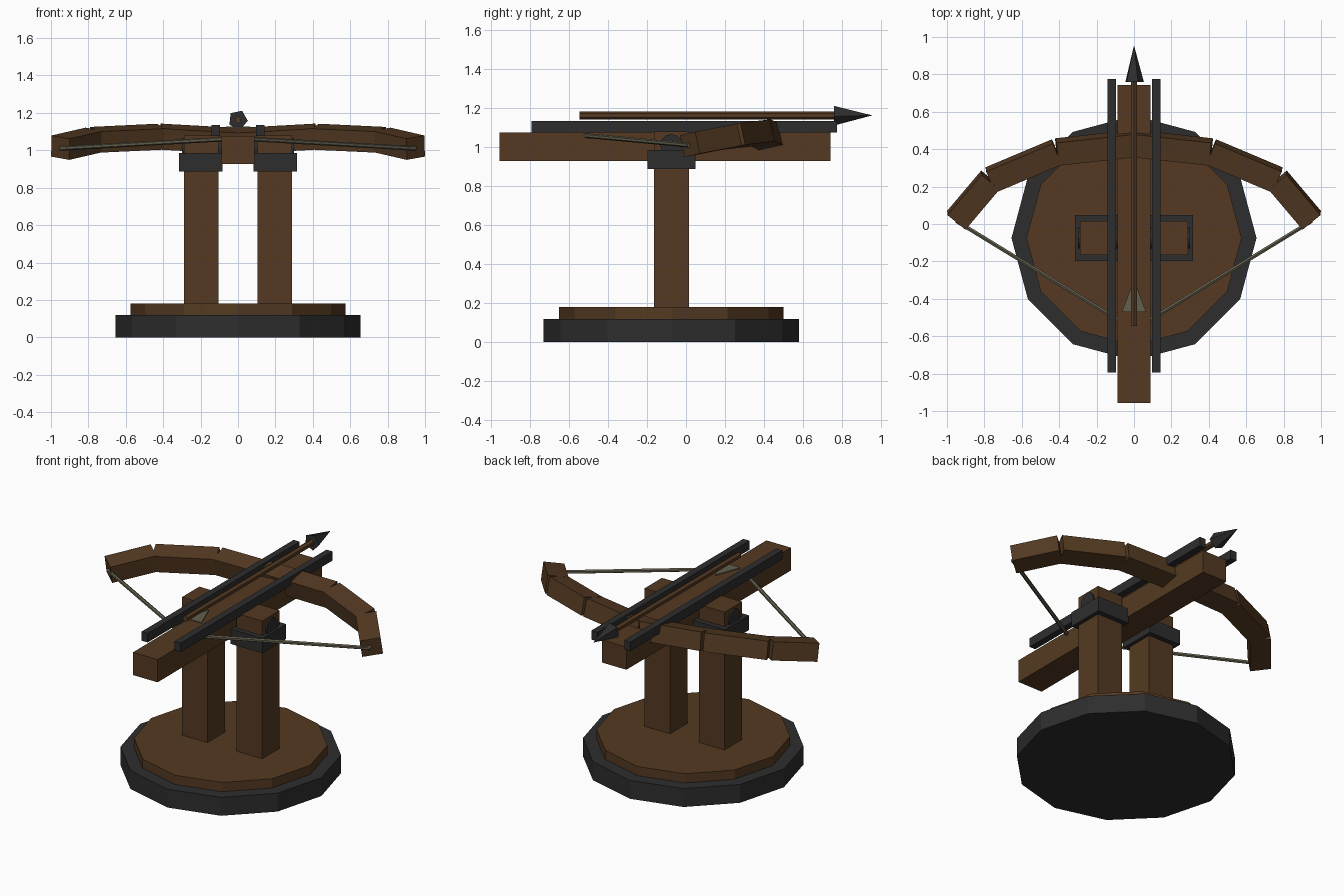
import bpy, bmesh, math
from mathutils import Vector, Matrix

if "Cube" in bpy.data.objects:
    bpy.data.objects.remove(bpy.data.objects["Cube"])


def material(name, rgb):
    m = bpy.data.materials.new(name)
    m.diffuse_color = (*rgb, 1)
    m.use_nodes = True
    m.node_tree.nodes["Principled BSDF"].inputs["Base Color"].default_value = m.diffuse_color
    return m


WOOD = material("brown wood", (0.089, 0.042, 0.016))
IRON = material("dark iron", (0.027, 0.027, 0.028))
CORD = material("grey cord", (0.125, 0.115, 0.075))


def finish(name, bm, mat):
    bmesh.ops.recalc_face_normals(bm, faces=bm.faces)
    me = bpy.data.meshes.new(name)
    bm.to_mesh(me)
    bm.free()
    me.materials.append(mat)
    bpy.context.collection.objects.link(bpy.data.objects.new(name, me))


def box(name, x, y, z, mat):
    """Box from (low, high) ranges on each axis."""
    bm = bmesh.new()
    mid = [(a + b) / 2 for a, b in (x, y, z)]
    size = [abs(b - a) for a, b in (x, y, z)]
    bmesh.ops.create_cube(bm, size=1, matrix=Matrix.Translation(mid) @ Matrix.Diagonal((*size, 1)))
    finish(name, bm, mat)


def rod(name, p, q, r1, r2, sides, mat, turn=0.0):
    """Cylinder or cone from p to q."""
    p, q = Vector(p), Vector(q)
    bm = bmesh.new()
    m = (Matrix.Translation((p + q) / 2) @ (q - p).to_track_quat('Z', 'Y').to_matrix().to_4x4()
         @ Matrix.Rotation(turn, 4, 'Z'))
    bmesh.ops.create_cone(bm, cap_ends=True, segments=sides, radius1=r1, radius2=r2,
                          depth=(q - p).length, matrix=m)
    finish(name, bm, mat)


def beam(name, p, q, width, height, up, mat):
    """Box running from p to q, rolled so its top faces 'up'."""
    p, q = Vector(p), Vector(q)
    ax = (q - p).normalized()
    ay = Vector(up).cross(ax).normalized()
    az = ax.cross(ay)
    rot = Matrix((ax, ay, az)).transposed().to_4x4()
    bm = bmesh.new()
    bmesh.ops.create_cube(bm, size=1, matrix=Matrix.Translation((p + q) / 2) @ rot
                          @ Matrix.Diagonal(((q - p).length, width, height, 1)))
    finish(name, bm, mat)


CY = -0.075  # centre of the base and posts

# Base
rod("base_rim", (0, CY, 0), (0, CY, 0.12), 0.655, 0.655, 12, IRON)
rod("base_deck", (0, CY, 0.12), (0, CY, 0.18), 0.575, 0.575, 12, WOOD)

# Stock and the axle it pivots on
box("stock", (-0.089, 0.089), (-0.957, 0.742), (0.928, 1.076), WOOD)
rod("axle", (-0.3, CY, 1.01), (0.3, CY, 1.01), 0.057, 0.057, 12, IRON)

# Bow joints on the right half, from centre to tip
JOINTS = [(0, 0.43, 1.05), (0.412, 0.385, 1.073), (0.768, 0.235, 1.056), (0.95, 0.02, 1.014)]
PARTS = ["inner", "middle", "tip"]

for side, s in (("left", -1), ("right", 1)):
    # Posts, collars and rails
    box(side + "_post", (s * 0.105, s * 0.29), (CY - 0.09, CY + 0.09), (0.17, 1.08), WOOD)
    box(side + "_collar", (s * 0.083, s * 0.315), (CY - 0.123, CY + 0.123), (0.888, 0.985), IRON)
    box(side + "_rail", (s * 0.097, s * 0.141), (-0.793, 0.775), (1.076, 1.135), IRON)
    # Bow arm
    pts = [(s * x, y, z) for x, y, z in JOINTS]
    for part, a, b in zip(PARTS, pts, pts[1:]):
        beam(f"{side}_bow_{part}", a, b, 0.125, 0.115, (0, -0.22, 0.97), WOOD)
    # Bowstring
    rod(side + "_bowstring", (s * 0.95, 0.016, 1.01), (0, -0.565, 1.064), 0.012, 0.012, 6, CORD)

# Bolt
rod("bolt_shaft", (0, -0.545, 1.162), (0, 0.77, 1.162), 0.02, 0.02, 6, WOOD)

# Five-sided bolt head with one corner up and to the right
bm = bmesh.new()
ring = [bm.verts.new((0.053 * math.cos(math.radians(66 + 72 * i)), 0.76,
                      1.163 + 0.053 * math.sin(math.radians(66 + 72 * i)))) for i in range(5)]
tip = bm.verts.new((0, 0.955, 1.163))
bm.faces.new(ring)
for i in range(5):
    bm.faces.new((ring[i], ring[(i + 1) % 5], tip))
finish("bolt_head", bm, IRON)

# Flat triangular fletching under the shaft
bm = bmesh.new()
low, high = [[bm.verts.new((x, y, z)) for x, y in ((0, -0.3), (-0.065, -0.47), (0.065, -0.47))]
             for z in (1.118, 1.126)]
bm.faces.new(low)
bm.faces.new(high)
for i in range(3):
    j = (i + 1) % 3
    bm.faces.new((low[i], low[j], high[j], high[i]))
finish("bolt_fletching", bm, CORD)
